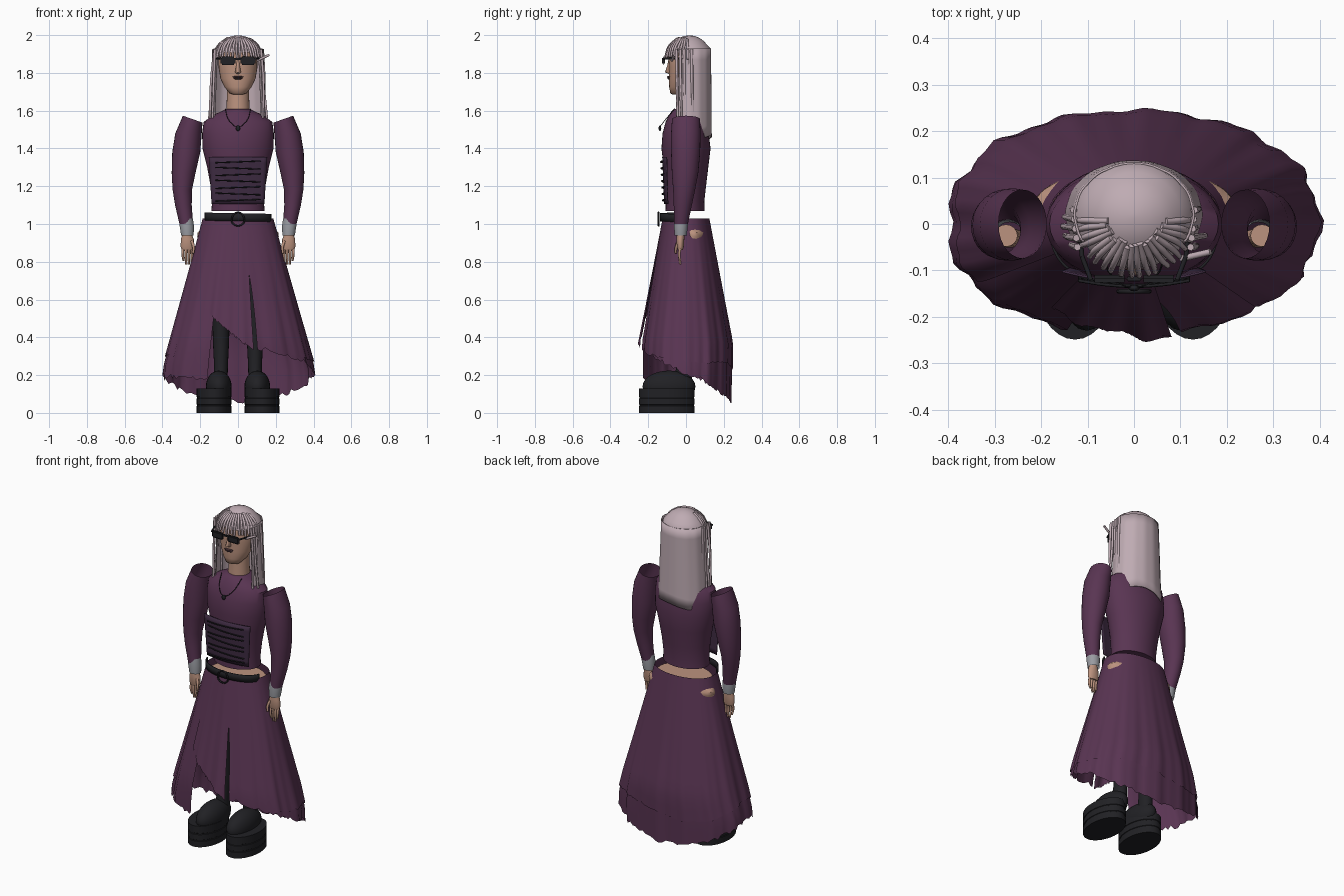
import bpy, bmesh, random
from math import sin, cos, pi, radians
from mathutils import Vector

if "Cube" in bpy.data.objects:
    bpy.data.objects.remove(bpy.data.objects["Cube"])
random.seed(4)

def material(name, c):
    m = bpy.data.materials.new(name)
    m.diffuse_color = (*c, 1)
    m.use_nodes = True
    m.node_tree.nodes["Principled BSDF"].inputs["Base Color"].default_value = m.diffuse_color
    return m
CLOTH = material("plum_cloth", (0.10, 0.035, 0.085))
DARK = material("dark_plum", (0.048, 0.024, 0.054))
BLACK = material("black_leather", (0.015, 0.015, 0.018))
SKIN = material("skin", (0.50, 0.29, 0.21))
HAIR = material("pale_hair", (0.52, 0.41, 0.45))
LIP = material("lips", (0.06, 0.03, 0.035))
GREY = material("grey_cuff", (0.32, 0.33, 0.36))

def finish(name, bm, mat, angle=40, thick=0):
    bmesh.ops.recalc_face_normals(bm, faces=bm.faces)
    me = bpy.data.meshes.new(name)
    bm.to_mesh(me)
    bm.free()
    ob = bpy.data.objects.new(name, me)
    bpy.context.collection.objects.link(ob)
    me.materials.append(mat)
    if thick:
        ob.modifiers.new("thickness", 'SOLIDIFY').thickness = thick
    bpy.ops.object.select_all(action='DESELECT')
    ob.select_set(True)
    bpy.context.view_layer.objects.active = ob
    bpy.ops.object.shade_smooth_by_angle(angle=radians(angle))
    return ob

def loft(name, rings, mat, n=28, caps=True, s=1, tilt=0, angle=40):
    """Stacked ellipses (cx, cy, z, rx, ry); s mirrors x, tilt slopes the first ring."""
    bm, loops = bmesh.new(), []
    for i, (cx, cy, z, rx, ry) in enumerate(rings):
        k = tilt if i == 0 else 0
        loops.append([bm.verts.new((s * (cx + rx * cos(a)), cy + ry * sin(a), z + k * rx * cos(a)))
                      for a in (2 * pi * j / n for j in range(n))])
    for A, B in zip(loops, loops[1:]):
        for j in range(n):
            bm.faces.new((A[j], A[(j + 1) % n], B[(j + 1) % n], B[j]))
    if caps:
        bm.faces.new(loops[0])
        bm.faces.new(loops[-1])
    return finish(name, bm, mat, angle)

def sheet(name, f, nu, nv, mat, thick=0):
    """Open surface from f(u, v) with u, v in 0..1."""
    bm = bmesh.new()
    g = [[bm.verts.new(f(i / nu, j / nv)) for j in range(nv + 1)] for i in range(nu + 1)]
    for i in range(nu):
        for j in range(nv):
            bm.faces.new((g[i][j], g[i + 1][j], g[i + 1][j + 1], g[i][j + 1]))
    return finish(name, bm, mat, 50, thick)

def tubes(name, paths, r, mat, taper=1.0, cyclic=False):
    cu = bpy.data.curves.new(name, 'CURVE')
    cu.dimensions = '3D'
    cu.bevel_depth, cu.bevel_resolution, cu.resolution_u = r, 1, 4
    cu.use_fill_caps = True
    for path in paths:
        sp = cu.splines.new('BEZIER')
        sp.bezier_points.add(len(path) - 1)
        sp.use_cyclic_u = cyclic
        for i, (b, p) in enumerate(zip(sp.bezier_points, path)):
            b.co = p
            b.handle_left_type = b.handle_right_type = 'AUTO'
            b.radius = 1 + (taper - 1) * i / max(1, len(path) - 1)
    cu.materials.append(mat)
    ob = bpy.data.objects.new(name, cu)
    bpy.context.collection.objects.link(ob)
    return ob

def ball(name, c, r, mat):
    bm = bmesh.new()
    bmesh.ops.create_uvsphere(bm, u_segments=24, v_segments=14, radius=1)
    for v in bm.verts:
        v.co = Vector(c) + Vector((v.co.x * r[0], v.co.y * r[1], v.co.z * r[2]))
    return finish(name, bm, mat)

def box(name, c, size, mat, bevel=0.006):
    bm = bmesh.new()
    bmesh.ops.create_cube(bm, size=1)
    for v in bm.verts:
        v.co = Vector(c) + Vector([v.co[i] * size[i] for i in range(3)])
    bmesh.ops.bevel(bm, geom=bm.edges[:], offset=bevel, segments=2, affect='EDGES')
    return finish(name, bm, mat)

# head and neck
loft("head", [(0, -.05, 1.685, .024, .02), (0, -.045, 1.692, .044, .038), (0, -.025, 1.725, .072, .064),
              (0, -.01, 1.77, .093, .08), (0, 0, 1.83, .103, .09), (0, .005, 1.89, .103, .1),
              (0, .01, 1.94, .085, .09), (0, .01, 1.975, .04, .05)], SKIN, angle=80)
loft("neck", [(0, .01, 1.55, .065, .065), (0, .01, 1.63, .06, .058), (0, .01, 1.75, .058, .056)], SKIN)
loft("nose", [(0, -.085, 1.795, .008, .006), (0, -.093, 1.803, .016, .018), (0, -.087, 1.84, .009, .012),
              (0, -.085, 1.87, .007, .008)], SKIN, 12, angle=80)
ball("upper_lip", (0, -.089, 1.779), (.029, .012, .005), LIP)
ball("lower_lip", (0, -.087, 1.771), (.024, .012, .006), LIP)

# sunglasses
for s in (-1, 1):
    box("lens", (s * .053, -.118, 1.864), (.078, .016, .044), BLACK, .007)
    tubes("temple", [[(s * .093, -.12, 1.876), (s * .112, -.07, 1.876)], [(s * .112, -.07, 1.876), (s * .118, .0, 1.872)]],
          .005, BLACK)
box("bridge", (0, -.118, 1.874), (.034, .01, .012), BLACK, .003)
tubes("hair_pin", [[(.1, -.075, 1.865), (.165, -.06, 1.895)]], .007, HAIR)

# hair: cap, swept fringe, long back and side strands
loft("hair_cap", [(0, .018, 1.87 + .129 * cos(p), .129 * sin(p), .118 * sin(p))
                  for p in (radians(d) for d in (3, 15, 28, 40, 52))] +
     [(0, .018, 1.93, .118, .112), (0, .018, 1.908, .127, .114)], HAIR, 36, angle=80)
def scalp(a, p):
    return (.131 * sin(p) * sin(a), .014 - .126 * sin(p) * cos(a), 1.87 + .127 * cos(p))
fringe = []
for i in range(20):
    a = radians(-86 + 9.05 * i + random.uniform(-1, 1))
    fringe.append([scalp(a * .95, radians(random.uniform(24, 32))), scalp(a, radians(56)),
                   scalp(a + random.uniform(-.04, .04), radians(86 + random.uniform(-4, 4)))])
tubes("fringe", fringe, .0075, HAIR, .8)
def back_hair(u, v):
    a = radians(58 + 244 * u)
    z = 1.93 - v * (.475 + .012 * sin(11 * u))
    w = 1 + .005 * sin(60 * u)
    return ((.130 + .022 * v) * w * sin(a), .02 - (.113 + .004 * v) * w * cos(a), z)
sheet("long_back_hair", back_hair, 72, 8, HAIR, .005)
for s in (-1, 1):
    tubes("side_strands", [[(s * (.122 + .002 * k), -.05 + .02 * k, 1.925),
                            (s * (.136 + random.uniform(-.008, .006)), -.048 + .02 * k, 1.76),
                            (s * (.146 + random.uniform(-.018, .008)), -.045 + .02 * k, 1.56)]
                           for k in range(5)], .008, HAIR, .8)

# bodice and corset
loft("bodice", [(0, -.005, 1.07, .14, .103), (0, -.005, 1.12, .138, .102), (0, -.002, 1.2, .145, .108),
                (0, 0, 1.3, .163, .118), (0, 0, 1.4, .188, .13), (0, -.002, 1.48, .19, .122),
                (0, 0, 1.54, .182, .108), (0, .005, 1.575, .135, .096), (0, .005, 1.6, .08, .08),
                (0, .005, 1.61, .062, .068)], CLOTH, 40)
def corset(u, v):
    x = (u - .5) * (.28 + .03 * v)
    return (x, -.116 - .010 * v + .9 * x * x, 1.105 + .25 * v)
sheet("corset_panel", corset, 16, 8, DARK, .005)
laces = []
for i in range(7):
    z, d = 1.125 + .034 * i, .004 * (-1) ** i
    laces.append([(x, -.124 - .010 * i / 6 + .85 * x * x, z + d * x / .1) for x in (-.12, -.06, 0, .06, .12)])
tubes("corset_laces", laces, .0035, BLACK)
tubes("necklace", [[(-.068, -.06, 1.61), (-.045, -.115, 1.545), (0, -.137, 1.515), (.045, -.115, 1.545),
                    (.068, -.06, 1.61)]], .002, BLACK)
ball("pendant", (0, -.138, 1.507), (.012, .007, .015), BLACK)

# sleeves, cuffs, hands
for s in (-1, 1):
    loft("sleeve", [(.24, 0, 1.555, .052, .074), (.262, -.001, 1.48, .07, .078), (.274, -.002, 1.38, .074, .077),
                    (.288, -.005, 1.27, .063, .07), (.295, -.01, 1.18, .051, .058), (.289, -.017, 1.1, .044, .048),
                    (.274, -.026, 1.0, .036, .036)], CLOTH, 28, False, s, .35)
    loft("cuff", [(.273, -.026, 1.03, .034, .034), (.271, -.027, .99, .038, .037), (.268, -.028, .94, .033, .032)],
         GREY, 20, False, s)
    loft("hand", [(.276, -.025, 1.08, .025, .024), (.27, -.028, .95, .023, .02), (.268, -.03, .92, .034, .021),
                  (.268, -.03, .88, .036, .018), (.268, -.03, .862, .03, .013)], SKIN, 16, s=s)
    tubes("fingers", [[(s * (.244 + .016 * k), -.03, .875), (s * (.244 + .016 * k), -.036, .835),
                       (s * (.246 + .014 * k), -.03, (.80, .785, .785, .805)[k])] for k in range(4)], .0085, SKIN, .65)
    tubes("thumb", [[(s * .245, -.04, .91), (s * .235, -.052, .875), (s * .238, -.055, .845)]], .009, SKIN, .7)

# hips, legs, platform boots
loft("hips", [(0, .005, 1.0, .165, .108), (0, .02, .98, .19, .104), (0, .04, .955, .214, .08),
              (0, .04, .935, .216, .08), (0, 0, .82, .17, .1)], SKIN)
for s in (-1, 1):
    loft("leg", [(.095, 0, .9, .075, .08), (.093, 0, .65, .058, .062), (.09, .005, .5, .046, .052),
                 (.09, .005, .38, .043, .052), (.09, -.01, .24, .036, .042), (.095, -.02, .14, .04, .05)],
         BLACK, 20, s=s)
    ball("boot_upper", (s * .102, -.09, .14), (.068, .14, .084), BLACK)
    loft("boot_platform", [(.127, -.102, z, .092 - g, .147 - g) for z, g in
                           ((0, 0), (.036, 0), (.038, .003), (.043, .003), (.045, 0), (.076, 0), (.078, .003),
                            (.083, .003), (.085, 0), (.128, 0))], BLACK, 32, s=s)

# skirt: every layer follows one flared surface, th = 0 at the front
def flare(th, z, grow=0, folds=.02):
    d = 1.03 - z
    k = 1 + folds * d * sin(13 * th) + folds * .6 * d * sin(29 * th)
    ry = .122 + .18 * min(d, .66) - .02 * max(0, d - .7)
    rx = .185 + .268 * min(d, .8)
    sx, cy = sin(th), cos(th)
    cy = (abs(cy) ** .85) * (1 if cy > 0 else -1)
    return ((rx + grow) * k * sx, -(ry + grow) * k * cy, z)
def layer(name, t0, t1, hem, grow, jag, slit=0, folds=.02):
    n = 90
    ragged = [random.uniform(-jag, jag) for _ in range(n + 1)]
    def f(u, v):
        a = t0 - slit * (1 - v) ** 3
        th = a + (t1 - a) * u
        z = 1.03 - v * (1.03 - hem(u, t0 + (t1 - t0) * u) - ragged[round(u * n)])
        return flare(th, z, grow * (.3 + .7 * v), folds)
    sheet(name, f, n, 14, CLOTH)
def long_hem(u, th):
    front = max(0, cos(th)) * (.14 if th < pi else -.03)
    return .205 + front - .145 * max(0, -cos(th)) ** 1.3
layer("skirt", .28, 2 * pi - .4, long_hem, 0, .012, .3)
layer("skirt_overlayer", .8, 2 * pi - 1.1,
      lambda u, th: .295 - .06 * max(0, -cos(th)) + .02 * sin(3 * th), .006, .006)
layer("front_wrap_panel", -.6, .22, lambda u, th: .56 - .23 * u, .006, .006, 0, .035)

# belt and buckle
def belt(u, v):
    a = radians(-78 + 156 * u)
    return (.182 * sin(a), -.138 * cos(a) ** .7, 1.015 + .042 * v + .008 * (.5 - u))
sheet("belt", belt, 28, 2, BLACK, .006)
tubes("buckle", [[(x, -.145, z) for x, z in ((-.025, 1.0), (-.03, 1.038), (0, 1.062), (.03, 1.038), (.025, 1.0))]],
      .005, BLACK, cyclic=True)
